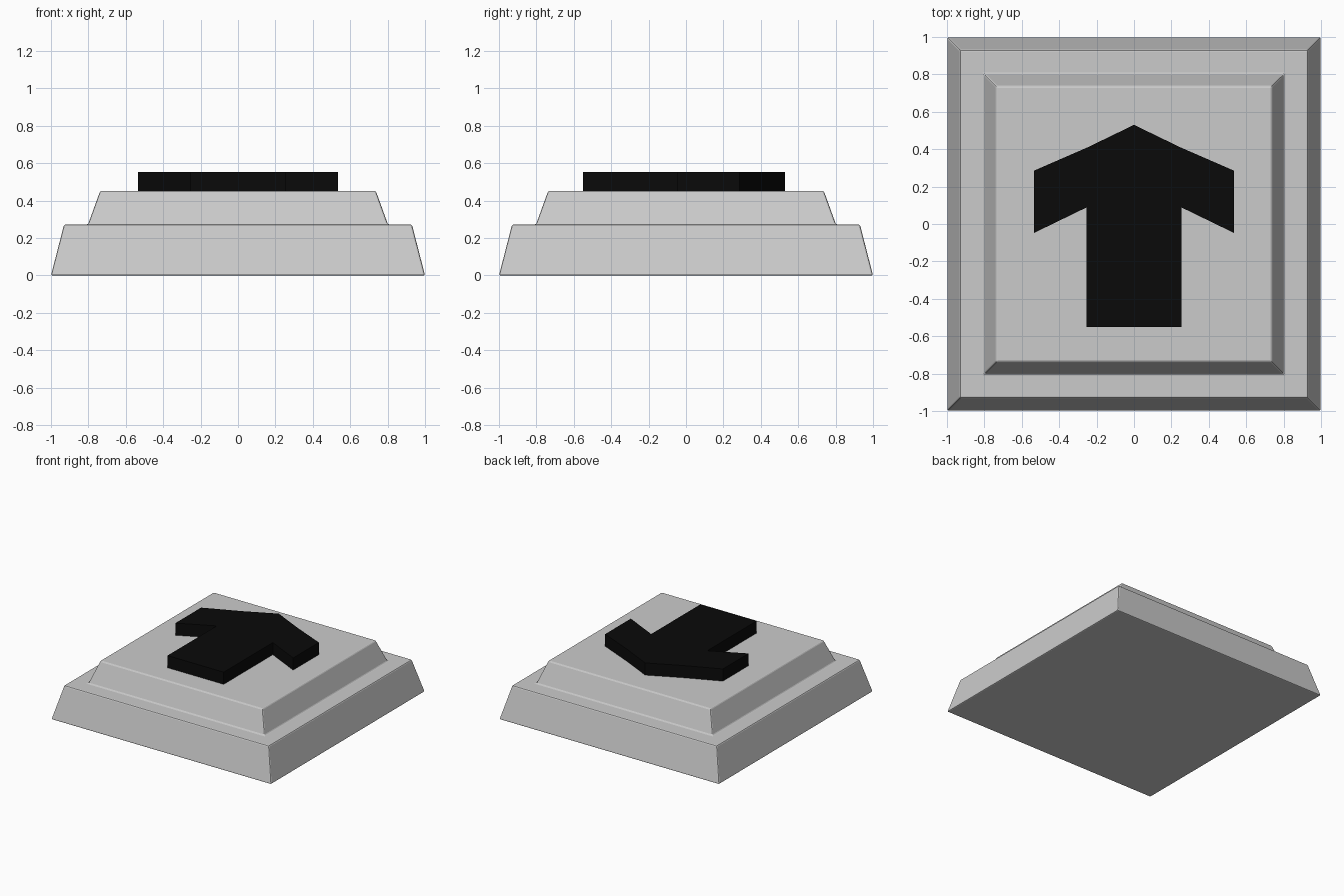
import bpy, bmesh

if "Cube" in bpy.data.objects:
    bpy.data.objects.remove(bpy.data.objects["Cube"])


def finish(bm, name):
    bmesh.ops.recalc_face_normals(bm, faces=bm.faces[:])
    mesh = bpy.data.meshes.new(name)
    bm.to_mesh(mesh)
    bm.free()
    obj = bpy.data.objects.new(name, mesh)
    bpy.context.collection.objects.link(obj)
    return obj


# Stepped pad: square rings (half width, height) joined, all edges softened
bm = bmesh.new()
rings = []
for r, z in [(1.0, 0.0), (0.93, 0.272), (0.802, 0.272), (0.737, 0.452)]:
    rings.append([bm.verts.new((sx * r, sy * r, z))
                  for sx, sy in [(-1, -1), (1, -1), (1, 1), (-1, 1)]])
for low, high in zip(rings, rings[1:]):
    for i in range(4):
        j = (i + 1) % 4
        bm.faces.new((low[i], low[j], high[j], high[i]))
bm.faces.new(rings[0][::-1])
bm.faces.new(rings[-1])
flat = [e for e in bm.edges if len({f.normal.copy().freeze() for f in e.link_faces}) < 0]
pad = finish(bm, "stepped_pad")
bev = pad.modifiers.new("soft_edges", 'BEVEL')
bev.width = 0.009
bev.segments = 2
bev.limit_method = 'ANGLE'
bev.angle_limit = 0.3

# Raised arrow: right half outline mirrored, then extruded up
half = [(0.255, -0.55), (0.255, 0.088), (0.535, -0.048),
        (0.535, 0.285), (0.25, 0.409)]
outline = half + [(0, 0.53)] + [(-x, y) for x, y in reversed(half)]
bm = bmesh.new()
face = bm.faces.new([bm.verts.new((x, y, 0.45)) for x, y in outline])
top = bmesh.ops.extrude_face_region(bm, geom=[face], use_keep_orig=True)
bmesh.ops.translate(bm, vec=(0, 0, 0.102),
                    verts=[v for v in top["geom"] if isinstance(v, bmesh.types.BMVert)])
arrow = finish(bm, "arrow")
black = bpy.data.materials.new("black")
black.diffuse_color = (0.003, 0.003, 0.003, 1)
black.use_nodes = True
black.node_tree.nodes["Principled BSDF"].inputs["Base Color"].default_value = black.diffuse_color
arrow.data.materials.append(black)
